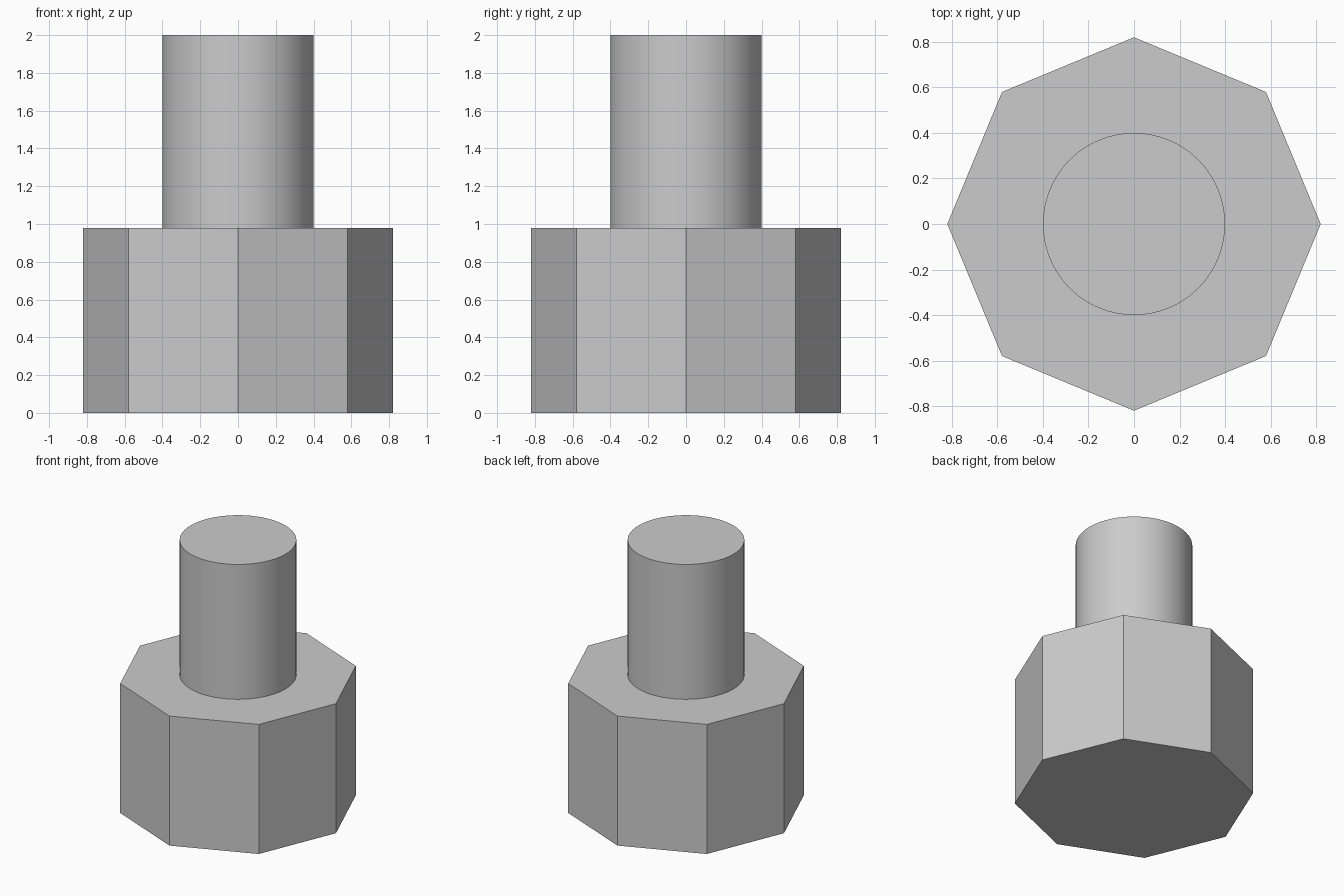
import bpy
import math

cube = bpy.data.objects.get("Cube")
if cube:
    bpy.data.objects.remove(cube, do_unlink=True)

# Plain grey for the whole model
GREY = (0.6, 0.6, 0.6, 1.0)
grey = bpy.data.materials.new("grey")
grey.use_nodes = True
grey.diffuse_color = GREY
grey.node_tree.nodes["Principled BSDF"].inputs["Base Color"].default_value = GREY


def prism(name, sides, radius, bottom, top):
    """Upright prism with a corner on the x axis."""
    bpy.ops.mesh.primitive_cylinder_add(
        vertices=sides, radius=radius, depth=top - bottom,
        location=(0, 0, (bottom + top) / 2))
    part = bpy.context.object
    part.name = name
    part.data.materials.append(grey)
    return part


# Eight-sided head, flat faces
head = prism("octagonal_head", 8, 0.82, 0, 0.98)

# Round shank, smooth side with sharp rims
shank = prism("round_shank", 64, 0.4, 0.98, 2)
bpy.ops.object.shade_smooth_by_angle(angle=math.radians(30))
